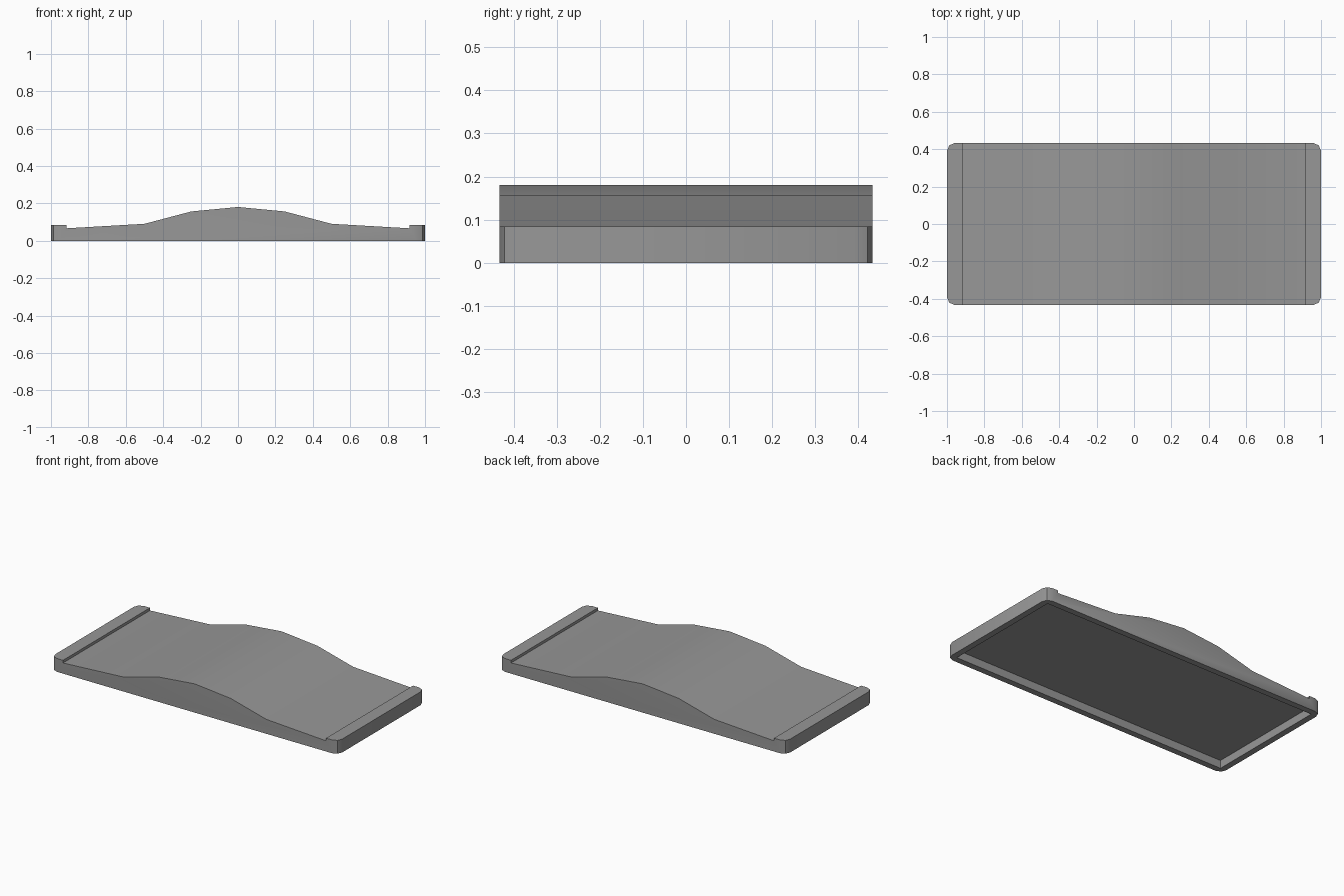
import bpy, bmesh, math

if "Cube" in bpy.data.objects:
    bpy.data.objects.remove(bpy.data.objects["Cube"])

HALF_Y = 0.433
CORNER = 0.042     # rounded corner radius
WALL = 0.055       # rim width underneath
DEPTH = 0.05       # recess depth underneath

# Half of the top outline, from the right end to the peak, then mirrored
half = [(1.0, 0.084), (0.917, 0.084), (0.917, 0.067),
        (0.5, 0.091), (0.25, 0.157), (0.0, 0.181)]
top = half + [(-x, z) for x, z in reversed(half[:-1])]
outline = [(-1.0, 0.0), (1.0, 0.0)] + top

# Arched slab: side profile extruded across the width
bm = bmesh.new()
front = bm.faces.new([bm.verts.new((x, -HALF_Y, z)) for x, z in outline])
ext = bmesh.ops.extrude_face_region(bm, geom=[front], use_keep_orig=True)
bmesh.ops.translate(bm, vec=(0, 2 * HALF_Y, 0),
                    verts=[g for g in ext["geom"] if isinstance(g, bmesh.types.BMVert)])
bmesh.ops.recalc_face_normals(bm, faces=bm.faces)

# Square-cornered recess in the underside
bottom = next(f for f in bm.faces if all(abs(v.co.z) < 1e-5 for v in f.verts))
bmesh.ops.inset_region(bm, faces=[bottom], thickness=WALL)
pocket = bmesh.ops.extrude_discrete_faces(bm, faces=[bottom])["faces"][0]
bmesh.ops.translate(bm, vec=(0, 0, DEPTH), verts=pocket.verts)

# Rounded vertical corners
corners = [e for e in bm.edges
           if all(abs(abs(v.co.x) - 1) < 1e-4 for v in e.verts)
           and abs(e.verts[0].co.z - e.verts[1].co.z) > 0.05]
bmesh.ops.bevel(bm, geom=corners, offset=CORNER, segments=2, profile=0.5,
                affect='EDGES')
bmesh.ops.recalc_face_normals(bm, faces=bm.faces)

mesh = bpy.data.meshes.new("arched_slab")
bm.to_mesh(mesh)
bm.free()
slab = bpy.data.objects.new("arched_slab", mesh)
bpy.context.collection.objects.link(slab)

# Dark grey finish, smooth over the arch with sharp rims
grey = bpy.data.materials.new("dark_grey")
grey.diffuse_color = (0.31, 0.31, 0.31, 1)
grey.use_nodes = True
grey.node_tree.nodes["Principled BSDF"].inputs["Base Color"].default_value = grey.diffuse_color
mesh.materials.append(grey)
bpy.context.view_layer.objects.active = slab
slab.select_set(True)
bpy.ops.object.shade_smooth_by_angle(angle=math.radians(30))
